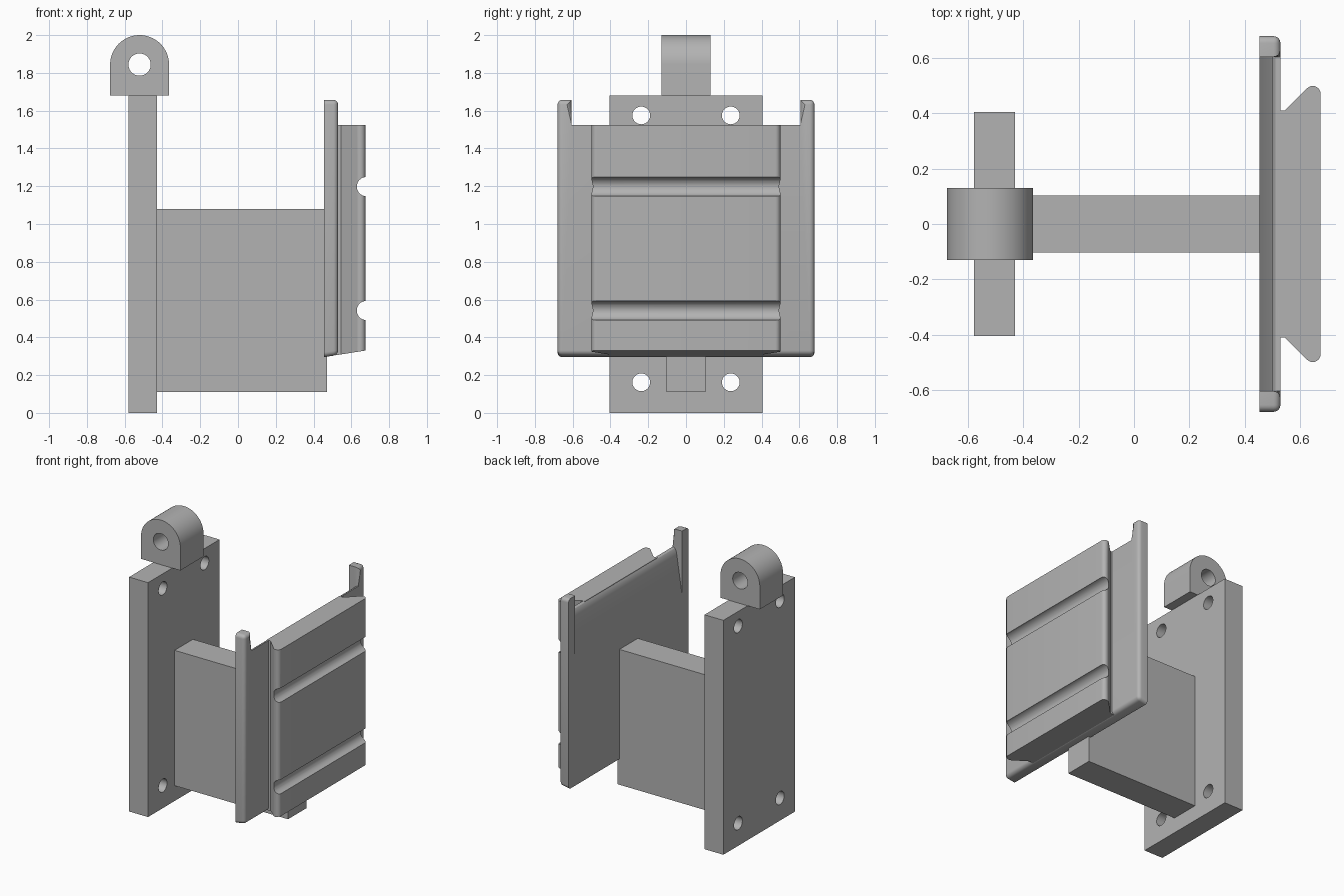
import bpy, bmesh
from math import sin, cos, pi, radians
from mathutils import Vector

cube = bpy.data.objects.get("Cube")
if cube:
    bpy.data.objects.remove(cube, do_unlink=True)

grey = bpy.data.materials.new("plain grey")
grey.use_nodes = True
grey.diffuse_color = (0.45, 0.45, 0.45, 1)
grey.node_tree.nodes["Principled BSDF"].inputs["Base Color"].default_value = (0.45, 0.45, 0.45, 1)


def finish(bm, name):
    bmesh.ops.recalc_face_normals(bm, faces=bm.faces)
    mesh = bpy.data.meshes.new(name)
    bm.to_mesh(mesh)
    bm.free()
    mesh.materials.append(grey)
    obj = bpy.data.objects.new(name, mesh)
    bpy.context.collection.objects.link(obj)
    return obj


def prism(points, axis, lo, hi):
    """Extrude a 2D outline along an axis; the outline uses the other two axes in order."""
    def place(p, t):
        c = list(p)
        c.insert(axis, t)
        return c
    bm = bmesh.new()
    face = bm.faces.new([bm.verts.new(place(p, lo)) for p in points])
    new = bmesh.ops.extrude_face_region(bm, geom=[face])["geom"]
    shift = Vector(place((0, 0), hi - lo))
    bmesh.ops.translate(bm, vec=shift, verts=[v for v in new if isinstance(v, bmesh.types.BMVert)])
    return bm


def arc(cx, cy, r, start, end, n):
    angles = [radians(start + (end - start) * i / n) for i in range(n + 1)]
    return [(cx + r * cos(a), cy + r * sin(a)) for a in angles]


def rect(a0, a1, b0, b1):
    return [(a0, b0), (a1, b0), (a1, b1), (a0, b1)]


def rod(axis, u, v, r, lo, hi):
    return prism(arc(u, v, r, 0, 360, 40)[:-1], axis, lo, hi)


def cut(obj, cutter_meshes):
    for bm in cutter_meshes:
        cutter = finish(bm, "cutter")
        cutter.hide_render = True
        mod = obj.modifiers.new("cut", "BOOLEAN")
        mod.operation = "DIFFERENCE"
        mod.solver = "EXACT"
        mod.object = cutter
        bpy.context.view_layer.objects.active = obj
        bpy.ops.object.modifier_apply(modifier=mod.name)
        bpy.data.objects.remove(cutter, do_unlink=True)


def smooth(obj):
    bpy.ops.object.select_all(action="DESELECT")
    obj.select_set(True)
    bpy.context.view_layer.objects.active = obj
    bpy.ops.object.shade_smooth_by_angle(angle=radians(30))


def slope_bottom(bm):
    """Lower edges rise slightly towards the outer face."""
    for v in bm.verts:
        if v.co.z < 0.4:
            v.co.z = 0.295 + 0.16 * (v.co.x - 0.455)


# Mounting plate with four screw holes
mount = finish(prism(rect(-0.405, 0.405, 0, 1.68), 0, -0.58, -0.43), "mounting_plate")
cut(mount, [rod(0, y, z, 0.047, -0.7, -0.3) for y in (-0.237, 0.237) for z in (0.162, 1.575)])
smooth(mount)

# Hinge lug with pin hole
lug_outline = [(-0.677, 1.68), (-0.365, 1.68)] + arc(-0.521, 1.844, 0.156, 0, 180, 32)
lug = finish(prism(lug_outline, 1, -0.131, 0.131), "hinge_lug")
cut(lug, [rod(1, -0.521, 1.844, 0.059, -0.3, 0.3)])
smooth(lug)

# Connecting arm
finish(prism(rect(-0.43, 0.47, 0.11, 1.08), 1, -0.104, 0.104), "connecting_arm")

# Backing plate with two upright horns and rounded outer edges
half = [(0.605, 1.525), (0.605, 1.657), (0.68, 1.657), (0.68, 0.3)]
outline = half + [(-y, z) for y, z in reversed(half)]
bm = prism(outline, 0, 0.455, 0.53)
slope_bottom(bm)
rounded = []
for e in bm.edges:
    a, b = (v.co for v in e.verts)
    on_front = min(a.x, b.x) > 0.52
    notch_floor = abs(a.z - 1.525) < 0.001 and abs(b.z - 1.525) < 0.001
    outer_corner = abs(a.x - b.x) > 0.05 and abs(a.y) > 0.67
    if (on_front and not notch_floor) or outer_corner:
        rounded.append(e)
bmesh.ops.bevel(bm, geom=rounded, offset=0.025, segments=5, profile=0.5, affect="EDGES")
backing = finish(bm, "backing_plate")

# Lead-in ramp between the horns on the inner side
ramp = [(0.4, 1.2), (0.455, 1.2), (0.497, 1.48), (0.502, 1.505), (0.512, 1.52), (0.525, 1.526), (0.525, 1.6), (0.4, 1.6)]
cut(backing, [prism(ramp, 1, -0.605, 0.605)])
smooth(backing)

# Dovetail block with rounded tips and two cross grooves
side = [(0.515, 0.41), (0.545, 0.41)] + list(reversed(arc(0.647, 0.472, 0.028, 0, 135, 10)))
bm = prism(side + [(x, -y) for x, y in reversed(side)], 2, 0.3, 1.525)
slope_bottom(bm)
dovetail = finish(bm, "dovetail_block")
cut(dovetail, [rod(1, 0.68, z, 0.051, -0.7, 0.7) for z in (1.198, 0.542)])
smooth(dovetail)
